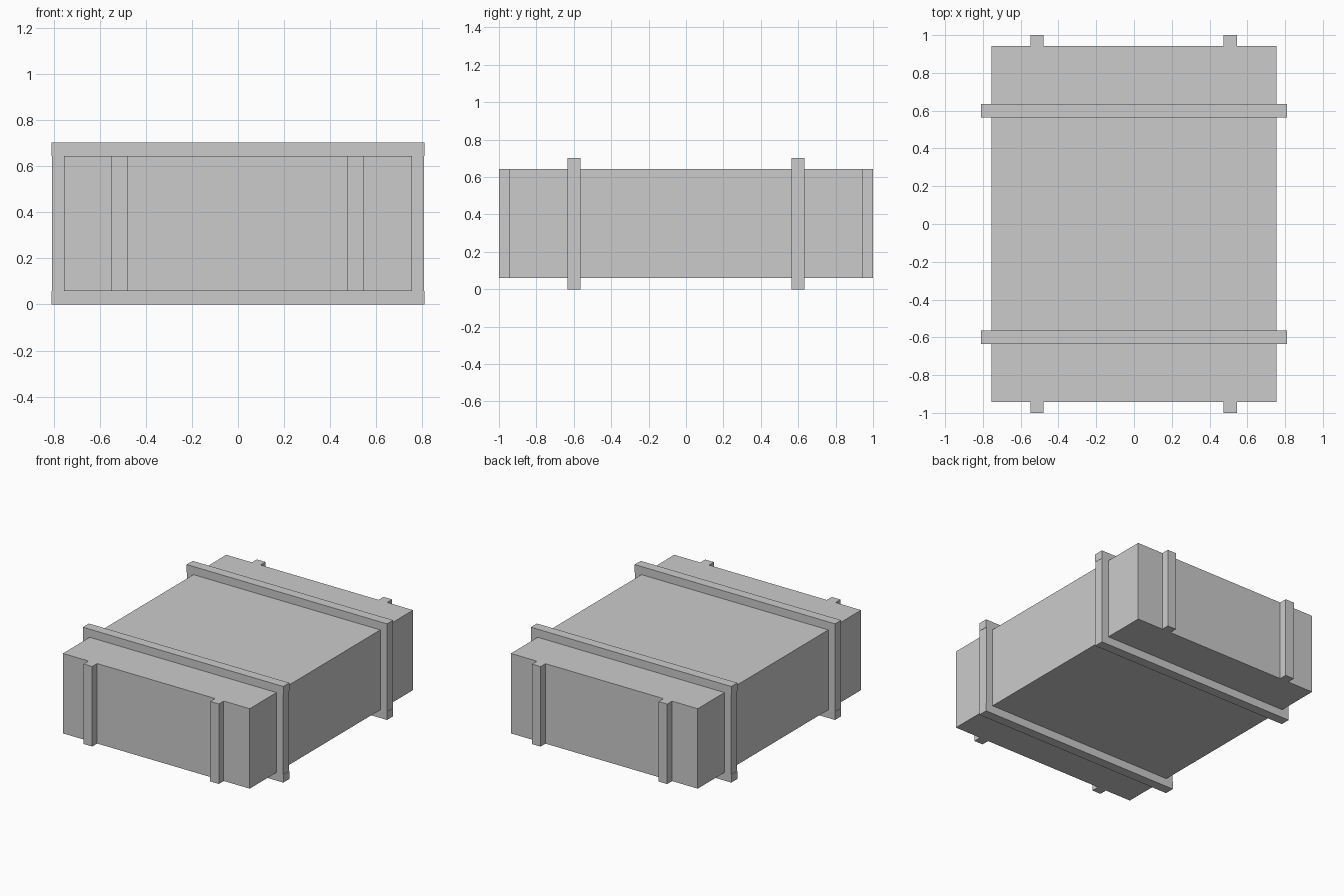
import bpy

if "Cube" in bpy.data.objects:
    bpy.data.objects.remove(bpy.data.objects["Cube"])

X, Y, Z0, Z1 = 0.755, 0.943, 0.059, 0.643   # crate body extents
OX, OY, TOP = 0.81, 1.0, 0.702              # outer batten extents
W = 0.035                                   # batten half width


def box(name, x0, x1, y0, y1, z0, z1):
    bpy.ops.mesh.primitive_cube_add(
        size=1, location=((x0 + x1) / 2, (y0 + y1) / 2, (z0 + z1) / 2))
    ob = bpy.context.object
    ob.name = name
    ob.scale = (x1 - x0, y1 - y0, z1 - z0)
    bpy.ops.object.transform_apply(location=False, rotation=False, scale=True)
    return ob


# Crate body
box("crate_body", -X, X, -Y, Y, Z0, Z1)

# Batten frames wrapped around the body near each end
for end, y in (("front", -0.599), ("back", 0.599)):
    box(f"{end}_top_batten", -OX, OX, y - W, y + W, Z1, TOP)
    box(f"{end}_bottom_batten", -OX, OX, y - W, y + W, 0, Z0)
    for side, s in (("left", -1), ("right", 1)):
        x0, x1 = sorted((s * X, s * (OX - 0.002)))
        box(f"{end}_{side}_side_batten", x0, x1, y - W, y + W, Z0, Z1)

# Upright battens on the two end faces
for end, e in (("front", -1), ("back", 1)):
    y0, y1 = sorted((e * Y, e * OY))
    for side, x in (("left", -0.513), ("right", 0.51)):
        box(f"{end}_{side}_end_batten", x - W, x + W, y0, y1, Z0, Z1)
